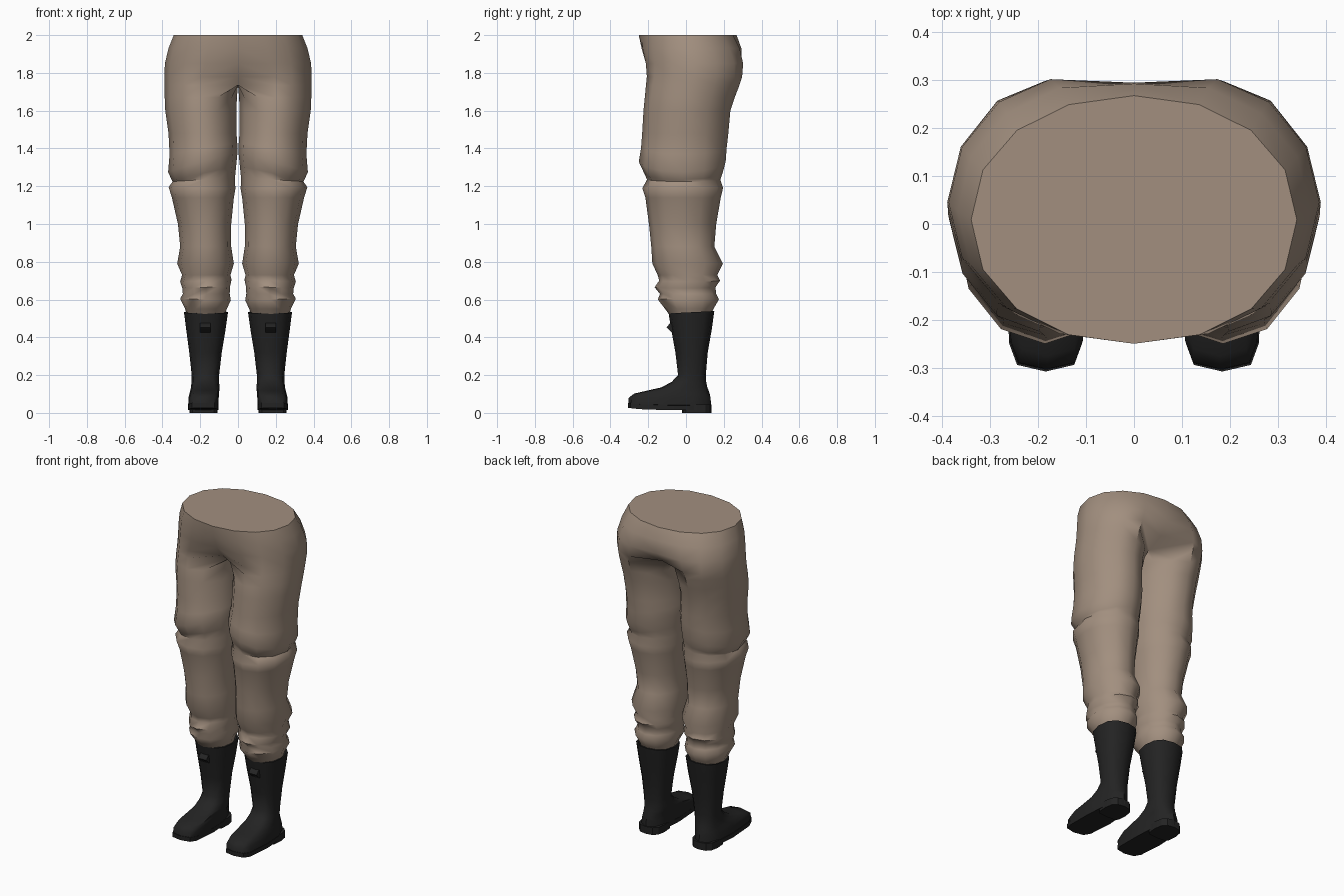
import bpy, bmesh, math

if "Cube" in bpy.data.objects:
    bpy.data.objects.remove(bpy.data.objects["Cube"])

N = 12


def material(name, rgb):
    m = bpy.data.materials.new(name)
    m.diffuse_color = (*rgb, 1)
    m.use_nodes = True
    m.node_tree.nodes["Principled BSDF"].inputs["Base Color"].default_value = m.diffuse_color
    return m


TAN = material("tan cloth", (0.36, 0.275, 0.212))
BLACK = material("black leather", (0.017, 0.017, 0.017))


def power(v, e):
    return math.copysign(abs(v) ** e, v)


def ring(x0, x1, y0, y1, angles, e=1.0, e_back=None):
    """Rounded outline filling the box x0..x1, y0..y1; a small e is squarer."""
    cx, cy, rx, ry = (x0 + x1) / 2, (y0 + y1) / 2, (x1 - x0) / 2, (y1 - y0) / 2
    pts = []
    for a in angles:
        k = e_back if e_back and math.sin(a) > 0 else e
        pts.append((cx + rx * power(math.cos(a), k), cy + ry * power(math.sin(a), k)))
    return pts


FULL = [math.radians(-120 + 30 * i) for i in range(N)]
HALF = [math.radians(-90 + 22.5 * i) for i in range(9)]


def loft(bm, rings, cap_start=True, cap_end=True):
    rows = [[bm.verts.new(p) for p in r] for r in rings]
    for a, b in zip(rows, rows[1:]):
        n = len(a)
        for i in range(n):
            bm.faces.new((a[i], a[(i + 1) % n], b[(i + 1) % n], b[i]))
    if cap_start:
        bm.faces.new(rows[0])
    if cap_end:
        bm.faces.new(rows[-1])


def finish(bm, name, mat, angle=50):
    """Mirror to the other side, weld the middle, close openings and shade."""
    geo = bmesh.ops.duplicate(bm, geom=bm.verts[:] + bm.edges[:] + bm.faces[:])["geom"]
    for v in geo:
        if isinstance(v, bmesh.types.BMVert):
            v.co.x *= -1
    mid = [v for v in bm.verts if abs(v.co.x) < 1e-6]
    bmesh.ops.remove_doubles(bm, verts=mid, dist=1e-5)
    bmesh.ops.recalc_face_normals(bm, faces=bm.faces[:])
    rim = [e for e in bm.edges if e.is_boundary]
    if rim:
        bmesh.ops.holes_fill(bm, edges=rim, sides=0)
        bmesh.ops.recalc_face_normals(bm, faces=bm.faces[:])
    me = bpy.data.meshes.new(name)
    bm.to_mesh(me)
    bm.free()
    me.materials.append(mat)
    ob = bpy.data.objects.new(name, me)
    bpy.context.collection.objects.link(ob)
    bpy.ops.object.select_all(action="DESELECT")
    ob.select_set(True)
    bpy.context.view_layer.objects.active = ob
    bpy.ops.object.shade_smooth_by_angle(angle=math.radians(angle))
    return ob


# Trousers: hip rows share the middle plane, leg rows are closed tubes
# hips: z, width, front, back, front at middle, back at middle, leg blend
hips = [
    (2.00, 0.34, -0.25, 0.268, -0.25, 0.268, 0.0),
    (1.93, 0.368, -0.245, 0.300, -0.235, 0.293, 0.2),
    (1.85, 0.387, -0.222, 0.312, -0.205, 0.295, 0.5),
    (1.78, 0.39, -0.21, 0.300, -0.15, 0.235, 0.85),
    (1.735, 0.389, -0.212, 0.283, -0.085, 0.13, 1.0),
]
# legs: z, inner x, outer x, front, back, rise toward the inner side
legs = [
    (1.67, 0.006, 0.388, -0.218, 0.258, 0),
    (1.60, 0.008, 0.385, -0.225, 0.235, 0),
    (1.48, 0.008, 0.368, -0.232, 0.224, 0),
    (1.40, 0.004, 0.362, -0.238, 0.215, 0.06),
    (1.33, 0.002, 0.370, -0.250, 0.210, 0.11),
    (1.27, 0.010, 0.352, -0.222, 0.194, 0.07),
    (1.235, 0.016, 0.346, -0.206, 0.182, 0.02),
    (1.19, 0.014, 0.367, -0.231, 0.196, -0.01),
    (1.14, 0.022, 0.350, -0.215, 0.184, 0),
    (1.00, 0.036, 0.318, -0.196, 0.160, 0),
    (0.88, 0.036, 0.306, -0.184, 0.150, 0),
    (0.79, 0.022, 0.322, -0.178, 0.195, 0),
    (0.73, 0.040, 0.296, -0.150, 0.165, 0),
    (0.70, 0.034, 0.306, -0.142, 0.180, 0.01),
    (0.665, 0.042, 0.295, -0.166, 0.156, 0.01),
    (0.63, 0.044, 0.292, -0.138, 0.160, 0),
    (0.60, 0.038, 0.306, -0.149, 0.174, -0.01),
    (0.55, 0.060, 0.280, -0.110, 0.145, 0),
    (0.50, 0.075, 0.265, -0.075, 0.125, 0),
]
rings = []
for z, w, yf, yb, mf, mb, t in hips:
    oval = ring(-w, w, yf, yb, HALF, 0.95)
    leg = ring(0.0, w, yf, yb, FULL, 1.1)
    pts = [((1 - t) * o[0] + t * l[0], (1 - t) * o[1] + t * l[1], z) for o, l in zip(oval, leg)]
    pts[0], pts[8] = (0, mf, z), (0, mb, z)
    pts += [(0, mb + (mf - mb) * k / 4, z) for k in (1, 2, 3)]
    rings.append(pts)
for z, x0, x1, yf, yb, rise in legs:
    mid, half = (x0 + x1) / 2, (x1 - x0) / 2
    rings.append([(x, y, z + rise * (mid - x) / half * 0.5)
                  for x, y in ring(x0, x1, yf, yb, FULL, 1.08 if z > 1.45 else 1.0)])
bm = bmesh.new()
loft(bm, rings, cap_start=False)
inner = [f for f in bm.faces if all(abs(v.co.x) < 1e-6 for v in f.verts)]
bmesh.ops.delete(bm, geom=inner, context="FACES")
finish(bm, "trousers", TAN, 55)

# Boots: horizontal slices from the collar down to the foot
# z, inner x, outer x, front, back, squareness of the front
slices = [
    (0.495, 0.08, 0.26, -0.07, 0.12, 0.9), (0.533, 0.062, 0.278, -0.082, 0.14, 0.9),
    (0.533, 0.053, 0.286, -0.092, 0.150, 0.9),
    (0.44, 0.066, 0.274, -0.078, 0.136, 0.9), (0.32, 0.086, 0.258, -0.056, 0.115, 0.9),
    (0.20, 0.100, 0.245, -0.042, 0.105, 0.85), (0.165, 0.100, 0.246, -0.075, 0.107, 0.8),
    (0.135, 0.098, 0.249, -0.130, 0.113, 0.7), (0.118, 0.099, 0.253, -0.205, 0.120, 0.6),
    (0.102, 0.101, 0.257, -0.275, 0.125, 0.5), (0.08, 0.102, 0.262, -0.303, 0.130, 0.45),
    (0.035, 0.104, 0.264, -0.305, 0.133, 0.45),
]
bm = bmesh.new()
loft(bm, [[(x, y, z + (0.05 * (y - 0.03) if z > 0.49 else 0))
           for x, y in ring(x0, x1, y0, y1, FULL, e, 0.8)]
          for z, x0, x1, y0, y1, e in slices])
finish(bm, "boots", BLACK, 50)

# Soles, slightly lifted at the toe
bm = bmesh.new()
loft(bm, [[(x, y, z + max(0, -y - 0.2) * 0.12)
           for x, y in ring(0.103, 0.266, -0.308, 0.136, FULL, 0.45, 0.8)]
          for z in (0.014, 0.04)])
finish(bm, "soles", BLACK, 30)

# Heels
bm = bmesh.new()
loft(bm, [[(x, y, z) for x, y in ring(0.108, 0.258, -0.02, 0.136, FULL, 0.4, 0.8)]
          for z in (0.0, 0.045)])
finish(bm, "heels", BLACK, 30)

# Pull tabs on the front of the shafts
bm = bmesh.new()
loft(bm, [[(x, y, z) for x, y in ((0.145, yf), (0.2, yf), (0.2, -0.06), (0.145, -0.06))]
          for z, yf in ((0.425, -0.076), (0.452, -0.103), (0.475, -0.085))])
finish(bm, "pull_tabs", BLACK, 60)
